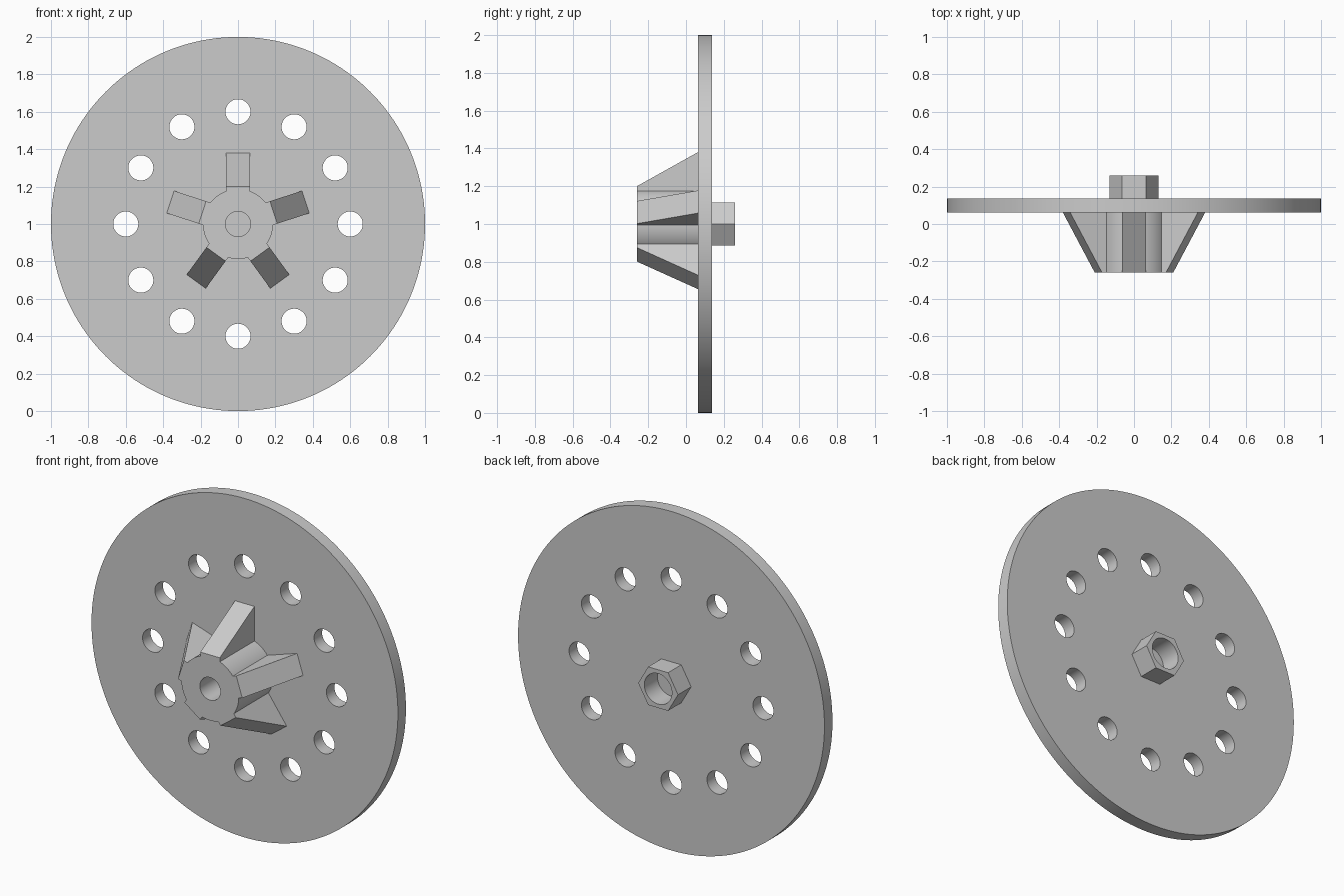
import bpy, bmesh, math
from mathutils import Matrix, Vector

if "Cube" in bpy.data.objects:
    bpy.data.objects.remove(bpy.data.objects["Cube"], do_unlink=True)

grey = bpy.data.materials.new("plain grey")
grey.use_nodes = True
colour = (0.6, 0.6, 0.6, 1)
grey.diffuse_color = colour
grey.node_tree.nodes["Principled BSDF"].inputs["Base Color"].default_value = colour

FRONT, PLATE_FRONT, PLATE_BACK, BACK = -0.26, 0.0625, 0.1375, 0.26
HOLE = 0.067
AXLE = Vector((0, 0, 1))


def circle(radius, sides, x=0, z=0):
    steps = [2 * math.pi * i / sides for i in range(sides)]
    return [(x + radius * math.cos(a), z + radius * math.sin(a)) for a in steps]


def prism(bm, outline, start, end):
    """Extrude an x-z outline along y."""
    face = bm.faces.new([bm.verts.new((x, start, z)) for x, z in outline])
    moved = bmesh.ops.extrude_face_region(bm, geom=[face])["geom"]
    verts = [v for v in moved if isinstance(v, bmesh.types.BMVert)]
    bmesh.ops.translate(bm, verts=verts, vec=(0, end - start, 0))


def finish(bm, name):
    bmesh.ops.recalc_face_normals(bm, faces=bm.faces)
    mesh = bpy.data.meshes.new(name)
    bm.to_mesh(mesh)
    bm.free()
    mesh.materials.append(grey)
    obj = bpy.data.objects.new(name, mesh)
    obj.location = AXLE
    bpy.context.collection.objects.link(obj)
    return obj


def solid(name, outlines, start, end):
    bm = bmesh.new()
    for outline in outlines:
        prism(bm, outline, start, end)
    return finish(bm, name)


def activate(obj):
    bpy.ops.object.select_all(action='DESELECT')
    obj.select_set(True)
    bpy.context.view_layer.objects.active = obj


def combine(target, tool, operation):
    tool.hide_render = True
    mod = target.modifiers.new(operation, 'BOOLEAN')
    mod.object, mod.operation, mod.solver = tool, operation, 'EXACT'
    activate(target)
    bpy.ops.object.modifier_apply(modifier=mod.name)
    bpy.data.objects.remove(tool, do_unlink=True)


# Round plate with a ring of twelve holes
plate = solid("plate", [circle(1, 160)], PLATE_FRONT, PLATE_BACK)
holes = [circle(HOLE, 40, x, z) for x, z in circle(0.6, 12)]
combine(plate, solid("hole_cutter", holes, -0.1, 0.3), 'DIFFERENCE')

# Hub with five tapering fins and a blind front bore
hub = solid("hub", [circle(0.187, 80)], FRONT, PLATE_FRONT)
bm = bmesh.new()
side = [(0.1, FRONT), (0.2, FRONT), (0.38, PLATE_FRONT), (0.1, PLATE_FRONT)]
for i in range(5):
    turn = Matrix.Rotation(math.radians(72 * i), 3, 'Y')
    rows = [[bm.verts.new(turn @ Vector((x, y, r))) for r, y in side]
            for x in (-0.063, 0.063)]
    bm.faces.new(rows[0])
    bm.faces.new(rows[1])
    for j in range(4):
        k = (j + 1) % 4
        bm.faces.new((rows[0][j], rows[0][k], rows[1][k], rows[1][j]))
combine(hub, finish(bm, "fins"), 'UNION')
combine(hub, solid("bore_cutter", [circle(HOLE, 40)], -0.4, 0.2), 'DIFFERENCE')

# Hexagonal socket on the back
nut = solid("hex_socket", [circle(0.13, 6)], PLATE_BACK, BACK)
combine(nut, solid("socket_cutter", [circle(0.09, 48)], 0, 0.4), 'DIFFERENCE')

for part in (plate, hub, nut):
    activate(part)
    bpy.ops.object.shade_smooth_by_angle(angle=math.radians(25))
